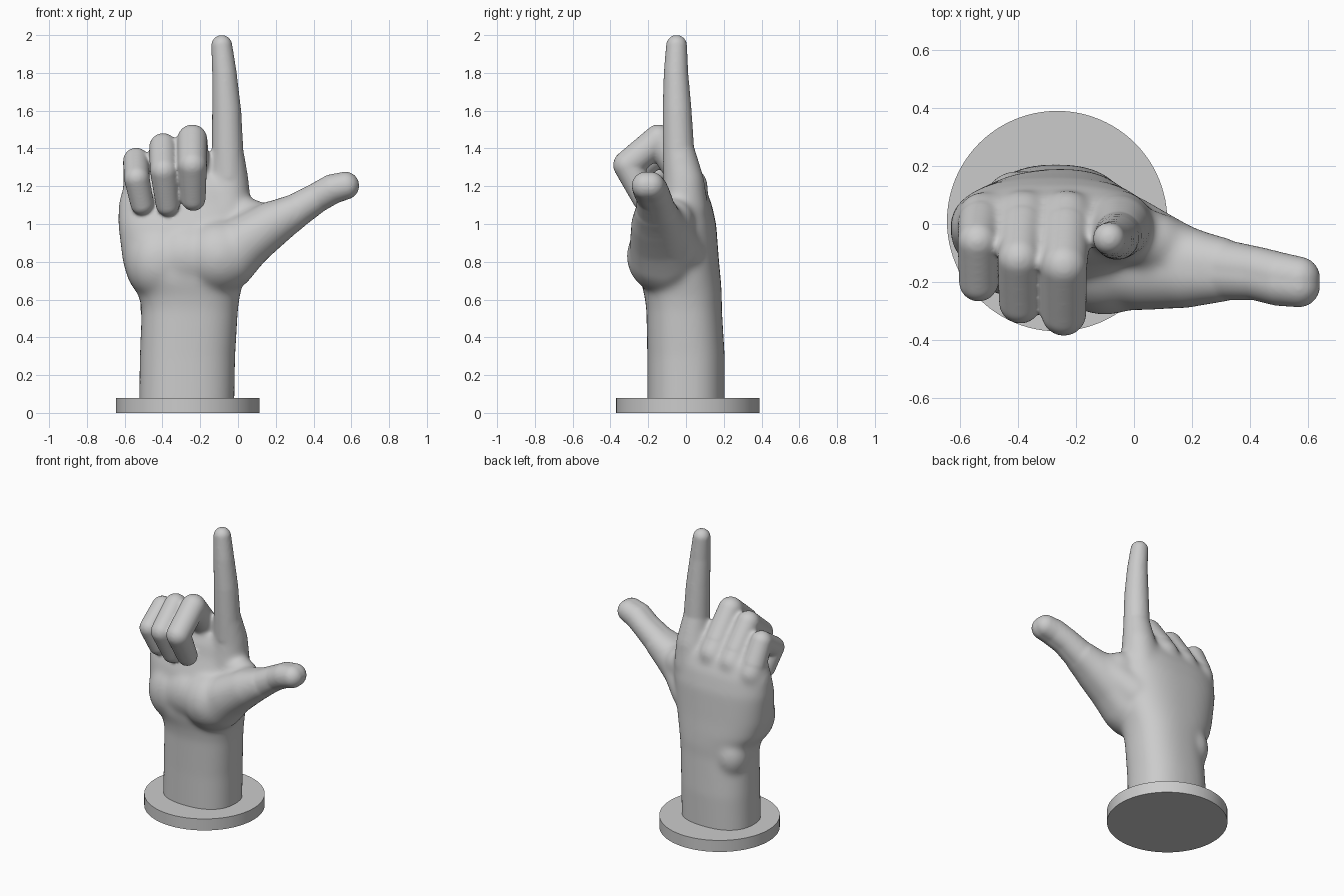
import bpy, bmesh, math
from mathutils import Vector, Matrix

if "Cube" in bpy.data.objects:
    bpy.data.objects.remove(bpy.data.objects["Cube"])

bm = bmesh.new()


def ball(c, r, scale=(1, 1, 1)):
    m = Matrix.Translation(c) @ Matrix.Diagonal((*scale, 1))
    bmesh.ops.create_uvsphere(bm, u_segments=28, v_segments=18, radius=r, matrix=m)


def chain(joints, shift=0):
    """Tapered segments with a ball at every joint: (x, y, z, radius)."""
    joints = [(x, y + shift, z, r) for x, y, z, r in joints]
    for x, y, z, r in joints:
        ball((x, y, z), r)
    for a, b in zip(joints, joints[1:]):
        p, q = Vector(a[:3]), Vector(b[:3])
        m = Matrix.Translation((p + q) / 2) @ (q - p).to_track_quat('Z', 'Y').to_matrix().to_4x4()
        bmesh.ops.create_cone(bm, cap_ends=True, segments=28, radius1=a[3], radius2=b[3],
                              depth=(q - p).length, matrix=m)


def loft(sections, n=56, power=2.4):
    """Rounded horizontal sections: (z, x0, x1, y0, y1)."""
    rings = []
    for z, x0, x1, y0, y1 in sections:
        ring = []
        for i in range(n):
            c, s = math.cos(math.tau * i / n), math.sin(math.tau * i / n)
            x = math.copysign(abs(c) ** (2 / power), c) * (x1 - x0) / 2 + (x0 + x1) / 2
            y = math.copysign(abs(s) ** (2 / power), s) * (y1 - y0) / 2 + (y0 + y1) / 2
            ring.append(bm.verts.new((x, y, z)))
        rings.append(ring)
    for a, b in zip(rings, rings[1:]):
        for i in range(n):
            j = (i + 1) % n
            bm.faces.new((a[i], a[j], b[j], b[i]))
    bm.faces.new(rings[0][::-1])
    bm.faces.new(rings[-1])


def fuse(obj, voxel, iterations):
    """Write the working shape to the object, merge it to one skin and soften it."""
    bm.to_mesh(obj.data)
    remesh = obj.modifiers.new("fuse", 'REMESH')
    remesh.mode = 'VOXEL'
    remesh.voxel_size = voxel
    soften = obj.modifiers.new("soften", 'SMOOTH')
    soften.factor = 0.5
    soften.iterations = iterations
    for name in ("fuse", "soften"):
        bpy.ops.object.modifier_apply(modifier=name)


hand = bpy.data.objects.new("hand", bpy.data.meshes.new("hand"))
bpy.context.collection.objects.link(hand)
bpy.context.view_layer.objects.active = hand
hand.select_set(True)

# wrist and palm
loft([(0.01, -0.525, -0.02, -0.205, 0.205),
      (0.30, -0.52, -0.015, -0.205, 0.205),
      (0.55, -0.51, 0.00, -0.21, 0.19),
      (0.62, -0.525, 0.01, -0.22, 0.19),
      (0.70, -0.58, 0.03, -0.24, 0.185),
      (0.80, -0.61, 0.05, -0.245, 0.175),
      (1.00, -0.635, 0.07, -0.195, 0.16),
      (1.11, -0.633, 0.07, -0.15, 0.135),
      (1.19, -0.61, 0.05, -0.13, 0.10),
      (1.25, -0.57, 0.03, -0.10, 0.04)])

# palm pads, web of the thumb and wrist bone
ball((-0.10, -0.115, 0.83), 0.20, (1.05, 1, 1))
ball((-0.42, -0.08, 0.80), 0.17, (1.05, 1, 1.2))
ball((-0.26, -0.10, 0.83), 0.17, (1.2, 1, 1.1))
ball((0.06, -0.06, 1.02), 0.115, (1.1, 0.9, 1))
ball((-0.405, 0.07, 0.56), 0.115, (1, 1, 1.3))

# thumb root and index root
thumb_root = [(-0.05, -0.12, 0.82, 0.16), (0.04, -0.135, 0.905, 0.145),
              (0.18, -0.15, 1.00, 0.122), (0.30, -0.158, 1.065, 0.095)]
for side in (-0.02, 0.02):
    chain(thumb_root, side)
chain([(-0.02, -0.02, 0.86, 0.12), (0.16, -0.10, 1.01, 0.10)])
chain([(-0.06, -0.01, 1.08, 0.13), (-0.05, -0.01, 1.22, 0.11), (-0.055, -0.04, 1.40, 0.085)])

# folded middle, ring and little fingers: knuckle, two bends, tip
folded = [
    [(-0.23, 0.03, 1.20, 0.09), (-0.242, -0.145, 1.447, 0.080),
     (-0.242, -0.308, 1.312, 0.078), (-0.237, -0.22, 1.135, 0.066)],
    [(-0.38, 0.035, 1.18, 0.085), (-0.396, -0.12, 1.406, 0.075),
     (-0.392, -0.27, 1.282, 0.074), (-0.372, -0.19, 1.105, 0.064)],
    [(-0.525, 0.03, 1.14, 0.083), (-0.539, -0.06, 1.334, 0.070),
     (-0.536, -0.20, 1.242, 0.068), (-0.508, -0.15, 1.108, 0.062)]]
for finger in folded:
    chain(finger[:2])
fuse(hand, 0.012, 32)

# second pass: crisper fingers on the softened palm
bm.clear()
bm.from_mesh(hand.data)
for finger in folded:
    start, bend = Vector(finger[0]), Vector(finger[1])
    chain([tuple(start.lerp(bend, 0.3))] + finger[1:])
for side in (-0.014, 0.014):
    chain([(0.20, -0.15, 1.01, 0.108), (0.30, -0.158, 1.065, 0.092), (0.42, -0.17, 1.14, 0.079),
           (0.50, -0.19, 1.185, 0.079), (0.568, -0.20, 1.203, 0.074)], side)
chain([(-0.05, -0.035, 1.25, 0.085), (-0.055, -0.04, 1.40, 0.083), (-0.06, -0.047, 1.60, 0.077),
       (-0.072, -0.053, 1.80, 0.065), (-0.086, -0.05, 1.945, 0.056)])
fuse(hand, 0.0085, 9)
bm.free()
bpy.ops.object.shade_smooth()

# round base
bpy.ops.mesh.primitive_cylinder_add(vertices=96, radius=0.38, depth=0.08, location=(-0.265, 0.01, 0.04))
base = bpy.context.object
base.name = "round_base"
bpy.ops.object.shade_smooth_by_angle(angle=math.radians(35))
